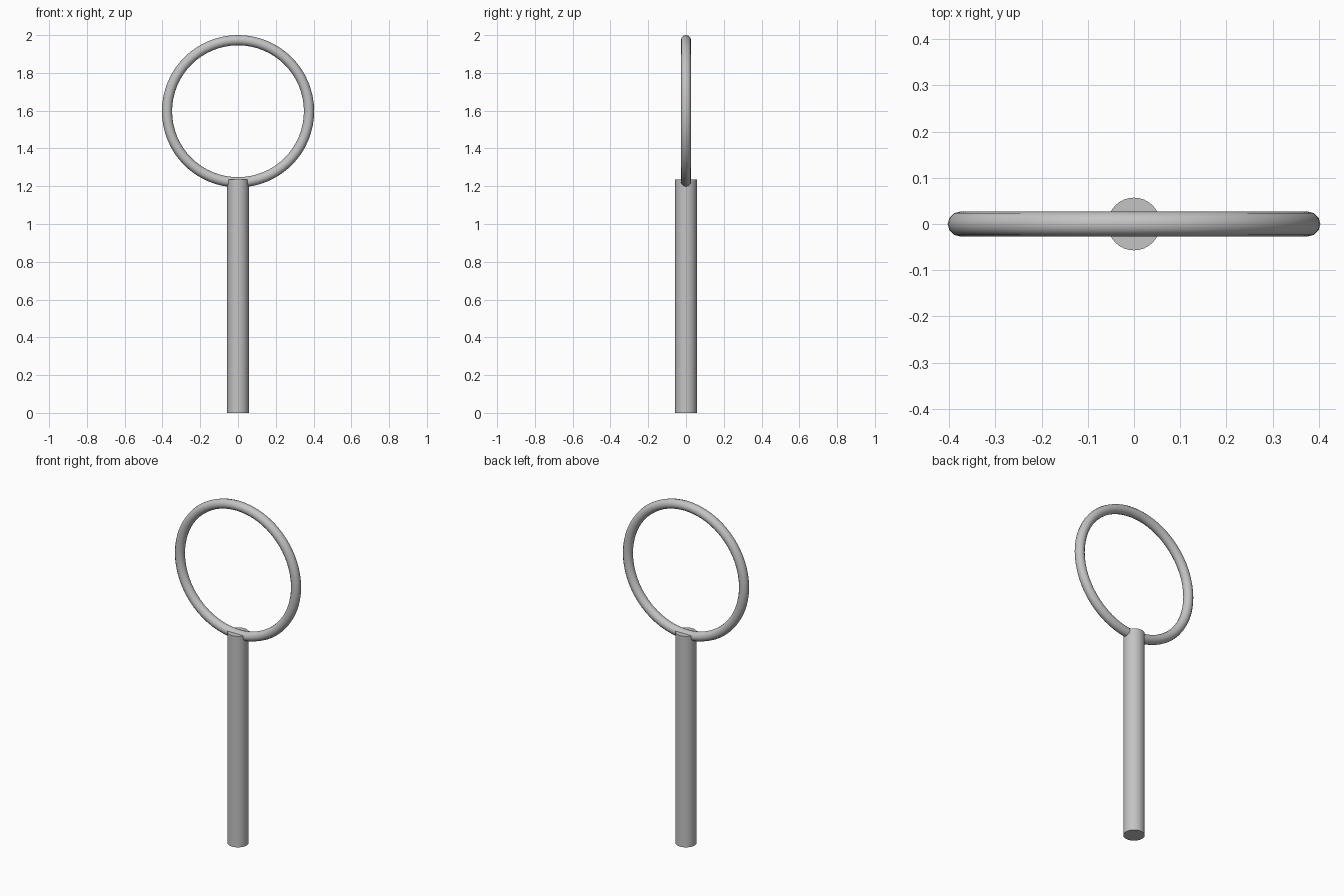
import bpy
import math

cube = bpy.data.objects.get("Cube")
if cube:
    bpy.data.objects.remove(cube, do_unlink=True)

GREY = (0.55, 0.55, 0.55, 1.0)
HANDLE_RADIUS, HANDLE_HEIGHT = 0.057, 1.235
RING_RADIUS, TUBE_RADIUS = 0.376, 0.027

# Single plain grey material
grey = bpy.data.materials.new("plain grey")
grey.use_nodes = True
grey.diffuse_color = GREY
grey.node_tree.nodes["Principled BSDF"].inputs["Base Color"].default_value = GREY


def finish(name):
    """Name, colour and smooth the part just added."""
    part = bpy.context.object
    part.name = part.data.name = name
    part.data.materials.append(grey)
    bpy.ops.object.shade_smooth_by_angle(angle=math.radians(35))
    return part


# Straight round handle standing on the ground
bpy.ops.mesh.primitive_cylinder_add(
    vertices=32, radius=HANDLE_RADIUS, depth=HANDLE_HEIGHT,
    location=(0, 0, HANDLE_HEIGHT / 2))
finish("handle")

# Upright ring whose lowest part sinks into the handle top
bpy.ops.mesh.primitive_torus_add(
    major_segments=64, minor_segments=12,
    major_radius=RING_RADIUS, minor_radius=TUBE_RADIUS,
    location=(0, 0, 2 - RING_RADIUS - TUBE_RADIUS),
    rotation=(math.pi / 2, 0, 0))
finish("ring")
